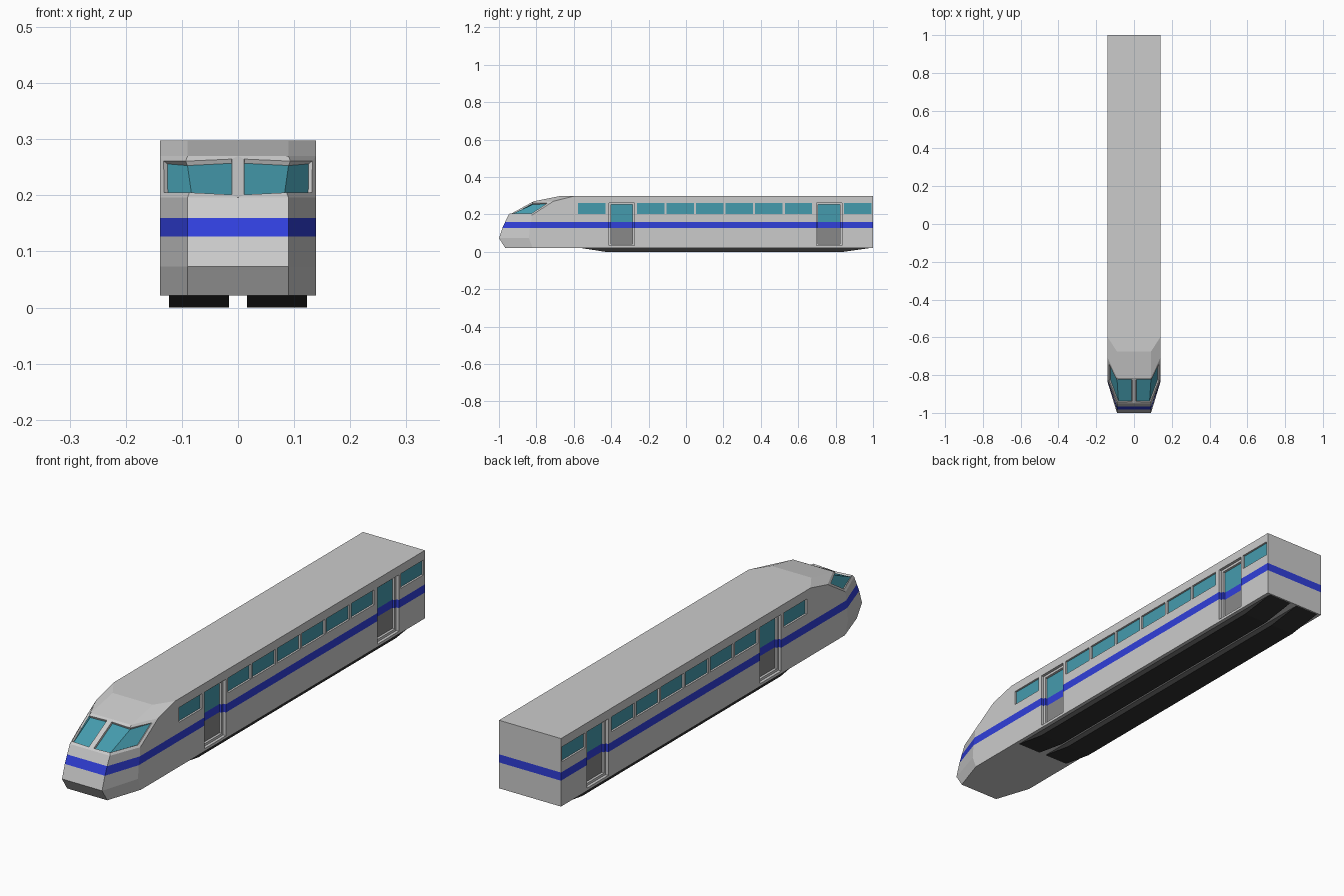
import bpy, bmesh
from mathutils import Vector

if "Cube" in bpy.data.objects:
    bpy.data.objects.remove(bpy.data.objects["Cube"])

W, REAR = 0.139, 1.0
Z_STRIPE = (0.127, 0.16)


def material(name, rgb):
    m = bpy.data.materials.new(name)
    m.diffuse_color = (*rgb, 1)
    m.use_nodes = True
    m.node_tree.nodes["Principled BSDF"].inputs["Base Color"].default_value = m.diffuse_color
    return m


MATS = [material("shell_grey", (0.6, 0.6, 0.6)),
        material("stripe_blue", (0.03, 0.05, 0.7)),
        material("window_teal", (0.06, 0.33, 0.42)),
        material("door_grey", (0.25, 0.25, 0.25)),
        material("underframe_black", (0.03, 0.03, 0.03))]
SHELL, STRIPE, GLASS, DOOR, BLACK = range(5)


def make_object(name, bm):
    bmesh.ops.recalc_face_normals(bm, faces=bm.faces[:])
    mesh = bpy.data.meshes.new(name)
    bm.to_mesh(mesh)
    bm.free()
    for m in MATS:
        mesh.materials.append(m)
    ob = bpy.data.objects.new(name, mesh)
    bpy.context.collection.objects.link(ob)
    return ob


def wall_cutter(name, openings, depth):
    """Boxes reaching the given depth into both side walls."""
    bm = bmesh.new()
    for y0, y1, z0, z1 in openings:
        for side in (-1, 1):
            vs = bmesh.ops.create_cube(bm, size=1)["verts"]
            bmesh.ops.scale(bm, vec=(0.2, y1 - y0, z1 - z0), verts=vs)
            bmesh.ops.translate(bm, verts=vs, vec=(
                side * (W - depth + 0.1), (y0 + y1) / 2, (z0 + z1) / 2))
    ob = make_object(name, bm)
    ob.hide_render = True
    return ob


# Shell: horizontal outlines (z, y of nose front, y of nose shoulder)
levels = [(0.022, -0.967, -0.82), (0.073, -1.0, -0.84), (0.127, -0.982, -0.835),
          (0.16, -0.967, -0.828), (0.196, -0.95, -0.825), (0.27, -0.815, -0.71),
          (0.298, -0.675, -0.6)]
bm = bmesh.new()
rings = []
for z, front, side in levels:
    outline = [(0, front), (0.09, front), (W, side), (W, REAR),
               (-W, REAR), (-W, side), (-0.09, front)]
    rings.append([bm.verts.new((x, y, z)) for x, y in outline])
screens = ([], [])
for level, (a, b) in enumerate(zip(rings, rings[1:])):
    for i in range(7):
        j = (i + 1) % 7
        f = bm.faces.new((a[i], a[j], b[j], b[i]))
        if level == 4 and i in (0, 1, 5, 6):
            screens[i > 3].append(f)
bm.faces.new(rings[0])
bm.faces.new(rings[-1])
bmesh.ops.recalc_face_normals(bm, faces=bm.faces[:])

# Windscreens: wrap-around panes sunk into the nose
for panes in screens:
    bmesh.ops.inset_region(bm, faces=panes, thickness=0.011, use_even_offset=True)
    bmesh.ops.inset_region(bm, faces=panes, thickness=0.001, depth=-0.008,
                           use_even_offset=True)
    for f in panes:
        f.material_index = GLASS
body = make_object("train_body", bm)

# Side windows and doors
WIN, FRAME, LEAF = 0.008, 0.012, 0.022
starts = [-0.577] + [-0.262 + 0.158 * k for k in range(6)] + [0.845]
doors = [(-0.412, -0.276), (0.697, 0.833)]
cutters = [
    wall_cutter("window_cutter", [(y, y + 0.147, 0.202, 0.262) for y in starts], WIN),
    wall_cutter("door_frame_cutter", [(a, b, 0.033, 0.262) for a, b in doors], FRAME),
    wall_cutter("door_leaf_cutter",
                [(a + 0.01, b - 0.01, 0.043, 0.252) for a, b in doors], LEAF)]
for c in cutters:
    mod = body.modifiers.new(c.name, "BOOLEAN")
    mod.object, mod.operation, mod.solver = c, "DIFFERENCE", "EXACT"

# Apply the cuts, then slice at the stripe heights and paint the faces
bm = bmesh.new()
bm.from_object(body, bpy.context.evaluated_depsgraph_get())
body.modifiers.clear()
for c in cutters:
    bpy.data.objects.remove(c)
for z in Z_STRIPE:
    bmesh.ops.bisect_plane(bm, geom=bm.verts[:] + bm.edges[:] + bm.faces[:],
                           dist=1e-5, plane_co=(0, 0, z), plane_no=(0, 0, 1))
bm.normal_update()
for f in bm.faces:
    c = f.calc_center_median()
    depth = W - abs(c.x)
    if Z_STRIPE[0] < c.z < Z_STRIPE[1]:
        f.material_index = STRIPE
    elif abs(f.normal.x) > 0.99 and c.y > -0.6:
        if abs(depth - WIN) < 0.001:
            f.material_index = GLASS
        elif abs(depth - LEAF) < 0.001:
            f.material_index = GLASS if c.z > Z_STRIPE[1] else DOOR
bm.to_mesh(body.data)
bm.free()

# Underframe: two tapered skids
for name, x0, x1 in (("left_skid", -0.123, -0.016), ("right_skid", 0.016, 0.123)):
    bm = bmesh.new()
    profile = [(-0.57, 0.022), (-0.43, 0), (0.84, 0), (0.995, 0.022)]
    face = bm.faces.new([bm.verts.new((x0, y, z)) for y, z in profile])
    ext = bmesh.ops.extrude_face_region(bm, geom=[face])["geom"]
    bmesh.ops.translate(bm, vec=Vector((x1 - x0, 0, 0)),
                        verts=[v for v in ext if isinstance(v, bmesh.types.BMVert)])
    for f in bm.faces:
        f.material_index = BLACK
    make_object(name, bm)
